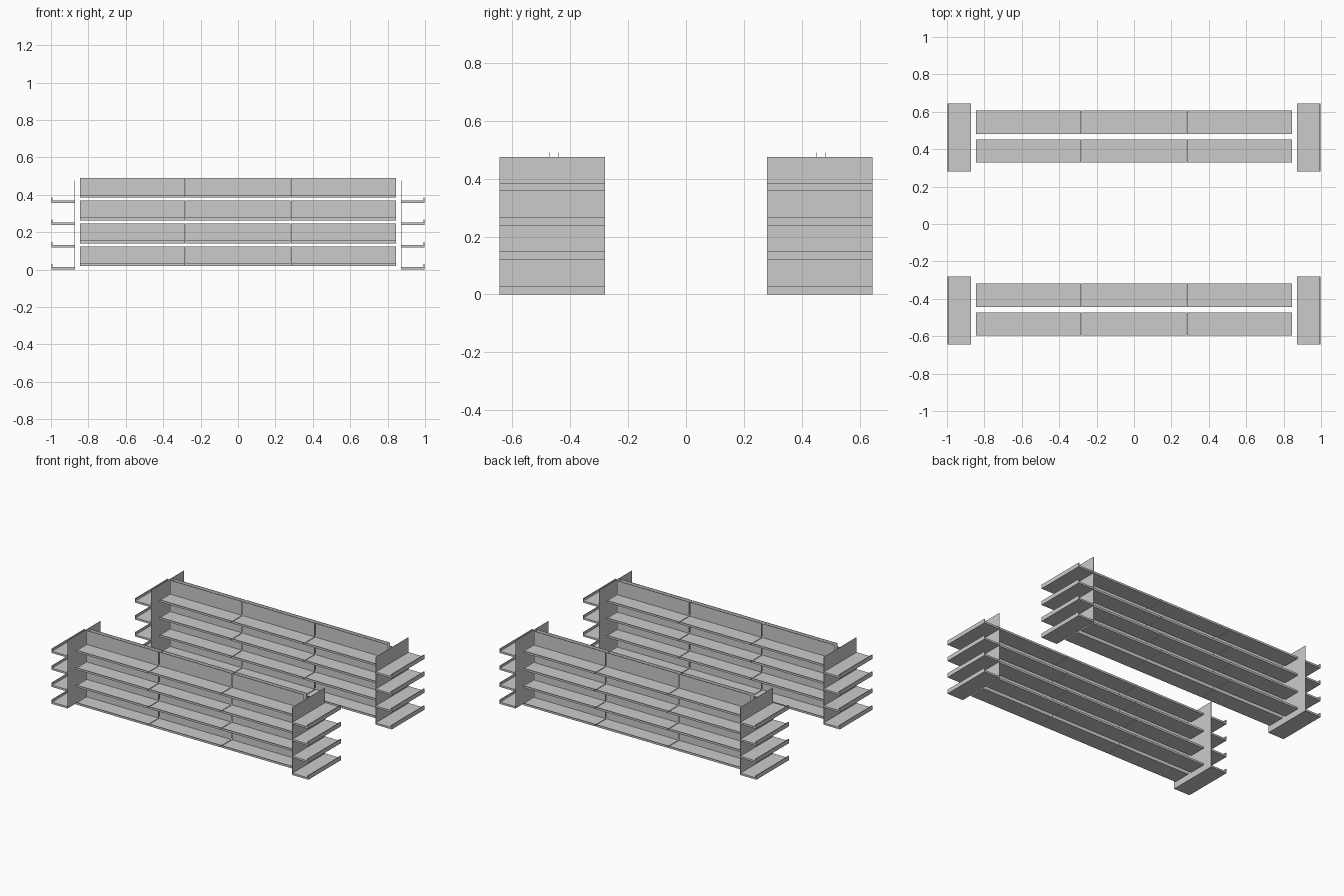
import bpy, bmesh
from mathutils import Matrix

if "Cube" in bpy.data.objects:
    bpy.data.objects.remove(bpy.data.objects["Cube"])

Y_STAND = 0.4625   # distance of each gondola from the centre


def tray_profile(depth, thick, lip):
    # Cross-section: flat shelf with a small upturned lip on the outer edge
    w = 0.006
    return [(0, 0), (depth, 0), (depth, lip), (depth - w, lip),
            (depth - w, thick), (0, thick)]


def add_prism(bm, profile, length, place):
    # Extrude a (depth, height) profile along its length, centred
    rings = [[bm.verts.new(place @ Matrix.Translation((d, s * length / 2, h)).translation)
              for d, h in profile] for s in (-1, 1)]
    n = len(profile)
    for i in range(n):
        j = (i + 1) % n
        bm.faces.new((rings[0][i], rings[0][j], rings[1][j], rings[1][i]))
    bm.faces.new(rings[0][::-1])
    bm.faces.new(rings[1])


def add_sheet(bm, length, z0, z1, place):
    # Thin upright panel at the inner edge of the shelves
    t = 0.002
    add_prism(bm, [(0, z0), (t, z0), (t, z1), (0, z1)], length, place)


def finish(name, bm):
    bmesh.ops.recalc_face_normals(bm, faces=bm.faces)
    me = bpy.data.meshes.new(name)
    bm.to_mesh(me)
    bm.free()
    ob = bpy.data.objects.new(name, me)
    bpy.context.collection.objects.link(ob)


def frame(x, y, degrees):
    from math import radians
    return Matrix.Translation((x, y, 0)) @ Matrix.Rotation(radians(degrees), 4, 'Z')


for stand, sy in (("front", -1), ("back", 1)):
    yc = sy * Y_STAND

    # End displays: tall panel with four full-width trays
    for side, ang, sx in (("left", 180, -1), ("right", 0, 1)):
        place = frame(sx * 0.872, yc, ang)
        bm = bmesh.new()
        add_sheet(bm, 0.364, 0, 0.475, place)
        finish(f"{stand}_{side}_end_panel", bm)
        for level in range(4):
            bm = bmesh.new()
            up = Matrix.Translation((0, 0, level * 0.119))
            add_prism(bm, tray_profile(0.126, 0.013, 0.029), 0.364, up @ place)
            finish(f"{stand}_{side}_end_shelf_{level + 1}", bm)

    # Long sides: three bays of four shelves, back to back
    for face, ang, s in (("near", -90, -1), ("far", 90, 1)):
        for bay in range(3):
            place = frame((bay - 1) * 0.564, yc + 0.005 + s * 0.0145, ang)
            for level in range(4):
                up = Matrix.Translation((0, 0, 0.018 + level * 0.1225))
                bm = bmesh.new()
                add_prism(bm, tray_profile(0.124, 0.007, 0.014), 0.559, up @ place)
                add_sheet(bm, 0.559, 0.007, 0.105, up @ place)
                finish(f"{stand}_{face}_bay_{bay + 1}_shelf_{level + 1}", bm)
